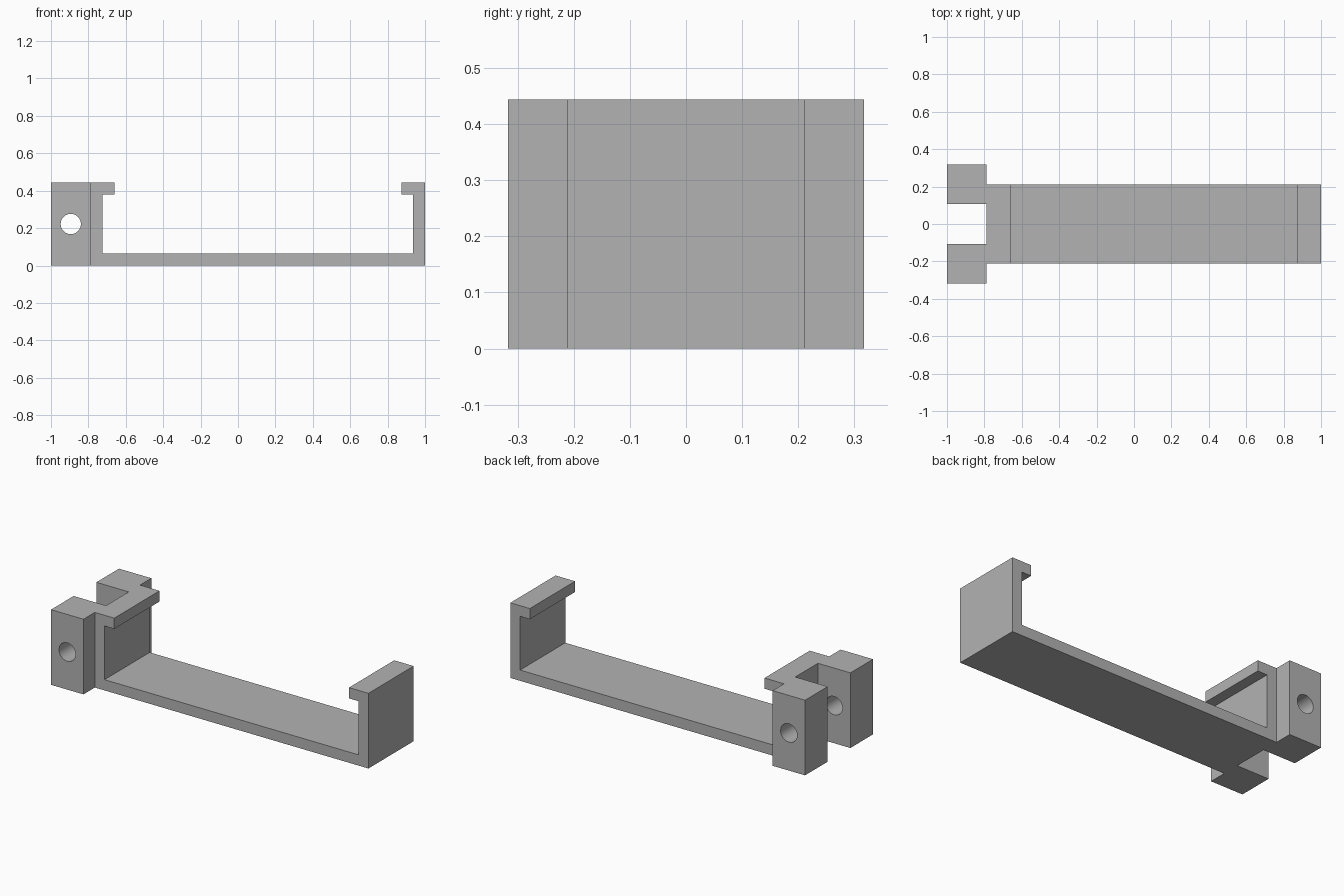
import bpy, bmesh, math

cube = bpy.data.objects.get("Cube")
if cube:
    bpy.data.objects.remove(cube, do_unlink=True)

grey = bpy.data.materials.new("plain grey")
grey.use_nodes = True
colour = (0.45, 0.45, 0.45, 1)
grey.diffuse_color = colour
grey.node_tree.nodes["Principled BSDF"].inputs["Base Color"].default_value = colour

HEIGHT, WALL, EAR = 0.444, 0.0635, 0.212
HALF_DEPTH = 0.211
LEFT = -1 + EAR          # outer face of the wall that carries the lugs


def extrude_profile(name, points, y0, y1):
    """Solid made by sweeping an x-z outline along y."""
    bm = bmesh.new()
    face = bm.faces.new([bm.verts.new((x, y0, z)) for x, z in points])
    swept = bmesh.ops.extrude_face_region(bm, geom=[face])["geom"]
    bmesh.ops.translate(bm, vec=(0, y1 - y0, 0),
                        verts=[v for v in swept if isinstance(v, bmesh.types.BMVert)])
    bmesh.ops.recalc_face_normals(bm, faces=bm.faces)
    mesh = bpy.data.meshes.new(name)
    bm.to_mesh(mesh)
    bm.free()
    mesh.materials.append(grey)
    obj = bpy.data.objects.new(name, mesh)
    bpy.context.collection.objects.link(obj)
    return obj


def combine(target, other, operation):
    """Apply a boolean and discard the second solid."""
    mod = target.modifiers.new(operation.lower(), 'BOOLEAN')
    mod.operation, mod.object, mod.solver = operation, other, 'EXACT'
    bpy.context.view_layer.objects.active = target
    bpy.ops.object.modifier_apply(modifier=mod.name)
    bpy.data.objects.remove(other, do_unlink=True)


# Tray: floor, two end walls and inward lips in one outline
a, b = LEFT + WALL, 1 - WALL
under_lip = HEIGHT - WALL
bracket = extrude_profile("bracket", [
    (LEFT, 0), (1, 0), (1, HEIGHT), (b - WALL, HEIGHT), (b - WALL, under_lip),
    (b, under_lip), (b, WALL), (a, WALL), (a, under_lip),
    (a + WALL, under_lip), (a + WALL, HEIGHT), (LEFT, HEIGHT)],
    -HALF_DEPTH, HALF_DEPTH)

# Pair of mounting lugs
for side in (-1, 1):
    y0, y1 = sorted((side * 0.106, side * 0.317))
    lug = extrude_profile("mounting_lug", [
        (-1, 0), (LEFT, 0), (LEFT, HEIGHT), (-1, HEIGHT)], y0, y1)
    combine(bracket, lug, 'UNION')

# Round pin hole through both lugs
hole = [(-1 + EAR / 2 + 0.054 * math.cos(t), HEIGHT / 2 + 0.054 * math.sin(t))
        for t in (math.tau * i / 48 for i in range(48))]
combine(bracket, extrude_profile("pin_hole", hole, -0.5, 0.5), 'DIFFERENCE')

bpy.ops.object.select_all(action='DESELECT')
bracket.select_set(True)
bpy.context.view_layer.objects.active = bracket
bpy.ops.object.shade_smooth_by_angle(angle=math.radians(30))
